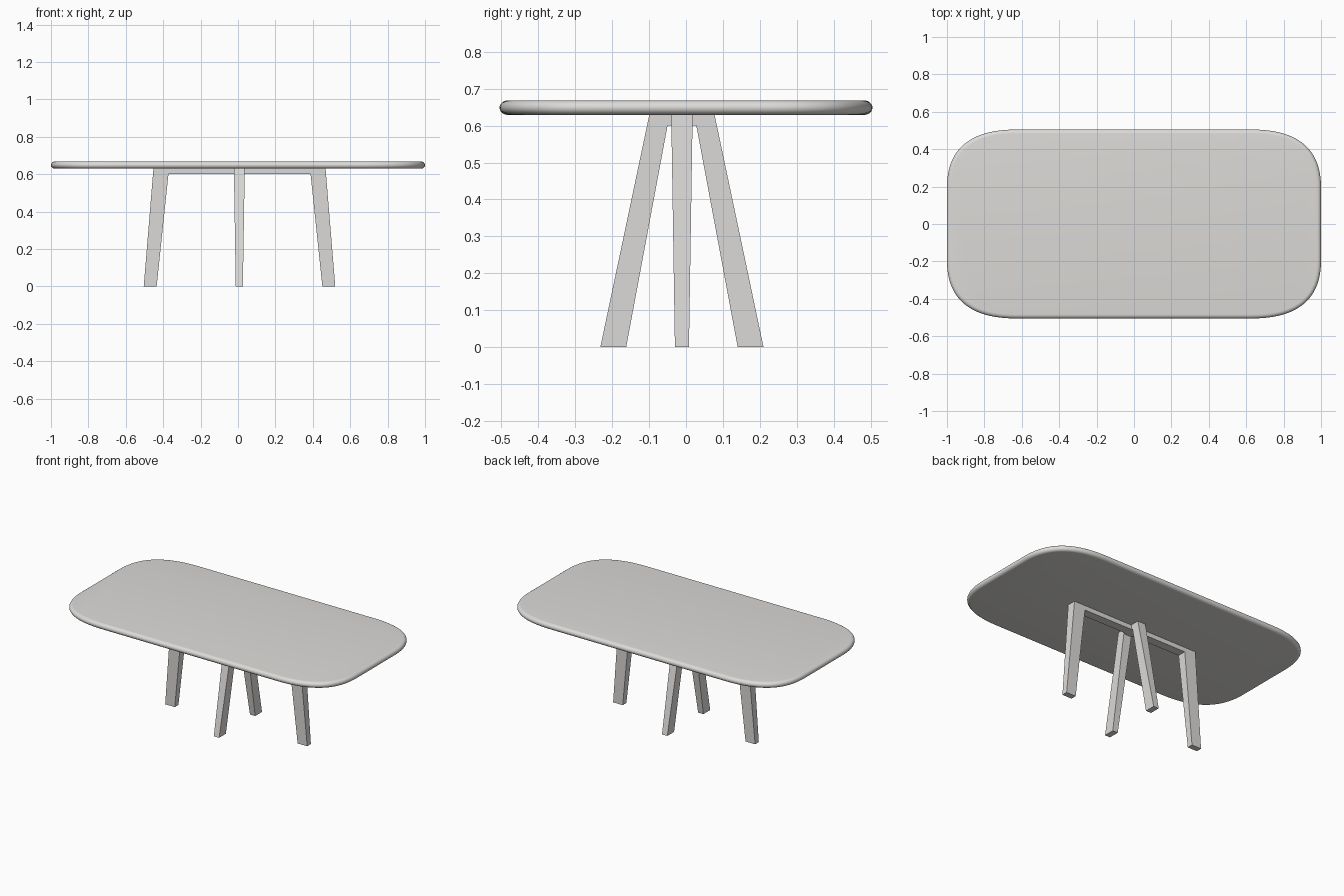
import bpy, bmesh, math
from mathutils import Vector

if "Cube" in bpy.data.objects:
    bpy.data.objects.remove(bpy.data.objects["Cube"])

grey = bpy.data.materials.new("warm light grey")
grey.diffuse_color = (0.72, 0.71, 0.69, 1)
grey.use_nodes = True
grey.node_tree.nodes["Principled BSDF"].inputs["Base Color"].default_value = grey.diffuse_color


def finish(bm, name):
    bmesh.ops.recalc_face_normals(bm, faces=bm.faces[:])
    mesh = bpy.data.meshes.new(name)
    bm.to_mesh(mesh)
    bm.free()
    mesh.materials.append(grey)
    ob = bpy.data.objects.new(name, mesh)
    bpy.context.collection.objects.link(ob)
    return ob


# Table top: soft-cornered outline with a fully rounded rim
W, D, CX, CY, N = 1.0, 0.505, 0.37, 0.31, 20
quarter = []
for i in range(N + 1):
    t = i / N
    p = Vector((W - CX * t * t, D - CY * (1 - t) ** 2))
    n = Vector((CY * (1 - t), CX * t)).normalized()
    quarter.append((p, n))
outline = []
for sx, sy in ((1, 1), (-1, 1), (-1, -1), (1, -1)):
    part = [(Vector((p.x * sx, p.y * sy)), Vector((n.x * sx, n.y * sy))) for p, n in quarter]
    outline += part if sx * sy > 0 else part[::-1]

bm = bmesh.new()
rings = []
STEPS, RIM, HALF, MID = 12, 0.022, 0.0195, 0.6485
for k in range(STEPS + 1):
    a = -math.pi / 2 + math.pi * k / STEPS
    inset, z = RIM * (1 - math.cos(a)), MID + HALF * math.sin(a)
    rings.append([bm.verts.new((p.x - n.x * inset, p.y - n.y * inset, z)) for p, n in outline])
count = len(outline)
for lo, hi in zip(rings, rings[1:]):
    for i in range(count):
        j = (i + 1) % count
        bm.faces.new((lo[i], lo[j], hi[j], hi[i]))
bm.faces.new(rings[0])
bm.faces.new(rings[-1])
top = finish(bm, "table_top")
bpy.context.view_layer.objects.active = top
top.select_set(True)
bpy.ops.object.shade_smooth_by_angle(angle=math.radians(35))


# Leg frames: an inverted U, thinner towards the floor
def leg_frame(name, centre, foot_out, foot_in, top_out, top_in, offset, along_x):
    bm = bmesh.new()
    z_top, z_in = 0.631, 0.60
    profile = [(-foot_out, 0), (-top_out, z_top), (-top_in, z_top), (top_in, z_top),
               (top_out, z_top), (foot_out, 0), (foot_in, 0), (top_in, z_in),
               (-top_in, z_in), (-foot_in, 0)]
    sides = []
    for s in (-1, 1):
        row = []
        for u, z in profile:
            v = offset + s * (0.019 + 0.010 * z / z_top)
            u += centre
            row.append(bm.verts.new((u, v, z) if along_x else (v, u, z)))
        sides.append(row)
        for idx in ((0, 1, 2, 8, 9), (2, 3, 7, 8), (3, 4, 5, 6, 7)):
            bm.faces.new([row[i] for i in idx])
    a, b = sides
    for i in range(len(profile)):
        j = (i + 1) % len(profile)
        bm.faces.new((a[i], a[j], b[j], b[i]))
    return finish(bm, name)


leg_frame("long_leg_frame", 0.008, 0.512, 0.443, 0.46, 0.38, -0.011, True)
leg_frame("cross_leg_frame", -0.011, 0.221, 0.151, 0.088, 0.039, 0.007, False)
